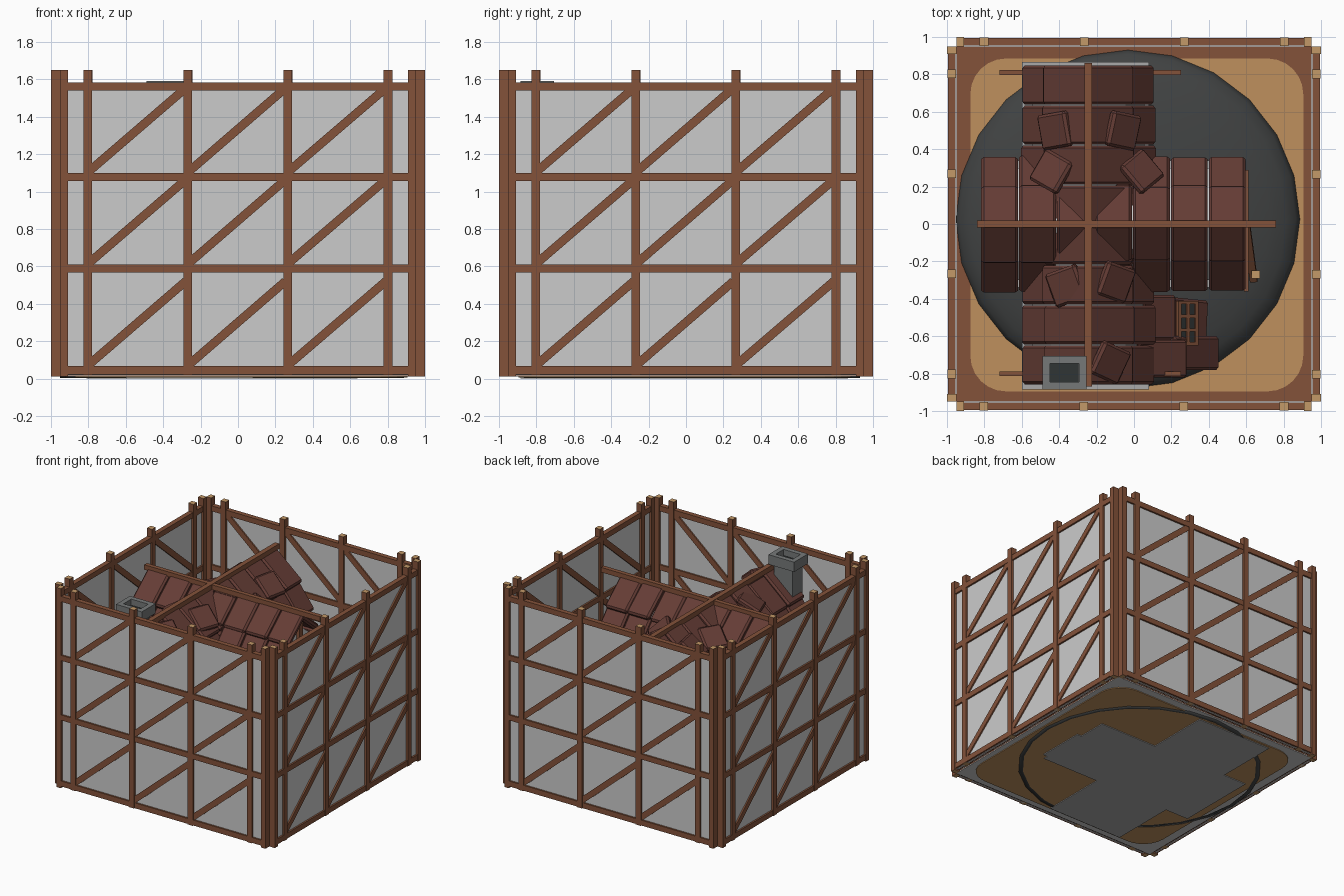
import bpy, bmesh, math, random
from mathutils import Vector, Matrix

if "Cube" in bpy.data.objects:
    bpy.data.objects.remove(bpy.data.objects["Cube"])

random.seed(4)

def mat(name, r, g, b):
    m = bpy.data.materials.new(name)
    m.diffuse_color = (r, g, b, 1)
    m.use_nodes = True
    m.node_tree.nodes["Principled BSDF"].inputs["Base Color"].default_value = m.diffuse_color
    return m

TIMBER = mat("timber brown", 0.23, 0.085, 0.042)
ENDS = mat("end grain tan", 0.55, 0.32, 0.14)
PANEL = mat("panel grey", 0.60, 0.60, 0.60)
SAND = mat("sand", 0.52, 0.28, 0.11)
MOUND = mat("mound charcoal", 0.052, 0.055, 0.055)
ROOF = mat("roof red", 0.13, 0.046, 0.036)
STONE = mat("chimney stone", 0.18, 0.19, 0.19)
BASE = mat("foundation grey", 0.40, 0.40, 0.40)
GLASS = mat("dark opening", 0.03, 0.035, 0.035)

def finish(name, bm, *mats):
    bmesh.ops.recalc_face_normals(bm, faces=bm.faces)
    me = bpy.data.meshes.new(name)
    bm.to_mesh(me)
    bm.free()
    for m in mats:
        me.materials.append(m)
    ob = bpy.data.objects.new(name, me)
    bpy.context.collection.objects.link(ob)
    return ob

def box(bm, lo, hi, idx=0):
    lo, hi = Vector(lo), Vector(hi)
    m = Matrix.Translation((lo + hi) / 2) @ Matrix.Diagonal((*(hi - lo), 1))
    vs = bmesh.ops.create_cube(bm, size=1, matrix=m)["verts"]
    for f in {f for v in vs for f in v.link_faces}:
        f.material_index = idx
    return vs

def bar(bm, a, b, w, d, side=(0, 1, 0)):
    """Beam from a to b; d is measured along side. End faces use slot 1."""
    a, b, s = Vector(a), Vector(b), Vector(side)
    z = (b - a).normalized()
    x = s.cross(z).normalized()
    y = z.cross(x)
    m = Matrix((x * w, y * d, b - a)).transposed().to_4x4()
    m.translation = (a + b) / 2
    vs = bmesh.ops.create_cube(bm, size=1, matrix=m)["verts"]
    for f in {f for v in vs for f in v.link_faces}:
        f.normal_update()
        f.material_index = 1 if abs(f.normal.dot(z)) > 0.99 else 0
    return vs

def prism(bm, pts, lo, hi, along_x):
    """Extrude a (side, height) outline along x or y."""
    rings = [[bm.verts.new((t, p, z) if along_x else (p, t, z)) for p, z in pts] for t in (lo, hi)]
    bm.faces.new(rings[0])
    bm.faces.new(rings[1])
    n = len(pts)
    for i in range(n):
        j = (i + 1) % n
        bm.faces.new((rings[0][i], rings[0][j], rings[1][j], rings[1][i]))

# four enclosing lattice walls: the front one turned about the centre
POSTS = (-0.803, -0.268, 0.265, 0.802)
RAILS = (0.045, 0.588, 1.078, 1.562)
for k, side in enumerate(("front", "right", "back", "left")):
    turn = Matrix.Rotation(k * math.pi / 2, 4, 'Z')
    y = -0.975
    bm = bmesh.new()
    for x in (-0.93, 0.93):
        bar(bm, (x, y, 0.01), (x, y, 1.65), 0.04, 0.05)
    for x in POSTS:
        bar(bm, (x, y, 0.02), (x, y, 1.65), 0.046, 0.046)
    for z in RAILS:
        bar(bm, (-0.948, y, z), (0.948, y, z), 0.044, 0.04)
    for x0, x1 in zip(POSTS, POSTS[1:]):
        for z0 in RAILS[:3]:
            bar(bm, (x0 + 0.012, y, z0 + 0.035), (x1 - 0.012, y, z0 + 0.475), 0.046, 0.034)
    bm.transform(turn)
    finish(side + "_lattice", bm, TIMBER, ENDS)
    bm = bmesh.new()
    box(bm, (-0.945, y - 0.006, 0.02), (0.945, y + 0.006, 1.57))
    bm.transform(turn)
    finish(side + "_panel", bm, PANEL)

# ground: grey underside, brown border, rounded sand plate
bm = bmesh.new()
box(bm, (-0.95, -0.95, 0.012), (0.95, 0.95, 0.017), 1)
box(bm, (-0.95, -0.95, 0.017), (0.95, 0.95, 0.025), 0)
finish("ground_border", bm, TIMBER, PANEL)
bm = bmesh.new()
box(bm, (-0.875, -0.895, 0.006), (0.905, 0.885, 0.03))
bmesh.ops.bevel(bm, geom=[e for e in bm.edges if abs((e.verts[0].co - e.verts[1].co).z) > 0.01],
                offset=0.19, segments=6, profile=0.5, affect='EDGES')
finish("sand_plate", bm, SAND)

# low smooth mound
bm = bmesh.new()
N = 24
prof = [(0.965, 0.002), (1, 0.002)] + [(math.cos(t), 0.03 + 0.17 * math.sin(t))
                                     for t in (i * math.pi / 16 for i in range(1, 8))]
prof = [(0.965, 0.002), (1, 0.002), (1, 0.032)] + [(r * 0.995, z) for r, z in prof[2:]]
rings = [[bm.verts.new((-0.033 + 0.92 * r * math.cos(2 * math.pi * i / N),
                        0.025 + 0.905 * r * math.sin(2 * math.pi * i / N), z)) for i in range(N)]
         for r, z in prof]
for a, b in zip(rings, rings[1:]):
    for i in range(N):
        j = (i + 1) % N
        bm.faces.new((a[i], a[j], b[j], b[i]))
bm.faces.new(rings[-1])
mound = finish("mound", bm, MOUND)
for p in mound.data.polygons:
    p.use_smooth = True

# cross-shaped foundation
bm = bmesh.new()
box(bm, (-0.6, -0.885, 0), (0.08, 0.865, 0.2))
box(bm, (-0.81, -0.34, 0), (0.6, 0.34, 0.199))
box(bm, (0.5, -0.3, 0), (0.64, 0.1, 0.12))
finish("foundation", bm, BASE)

# house walls with gables
CX, RIDGE = -0.245, 1.41
bm = bmesh.new()
for c, h, lo, hi, ax in ((CX, 0.30, -0.82, 0.81, False), (0, 0.30, -0.76, 0.55, True)):
    prism(bm, [(c - h, 0.1), (c + h, 0.1), (c + h, 1.04), (c + 0.2, 1.2), (c, RIDGE - 0.05),
               (c - 0.2, 1.2), (c - h, 1.04)], lo, hi, ax)
finish("house_walls", bm, PANEL)

# house timber frame, ridge beams and eave beams
bm = bmesh.new()
for x in (CX - 0.3, CX, CX + 0.3):
    for y in (-0.82, 0.81):
        bar(bm, (x, y, 0.15), (x, y, 1.08 if x != CX else 1.38), 0.05, 0.05)
for y in (-0.3, 0, 0.3):
    for x in (-0.76, 0.55):
        bar(bm, (x, y, 0.15), (x, y, 1.08 if y else 1.38), 0.05, 0.05)
for z in (0.22, 0.62):
    for y in (-0.82, 0.81):
        bar(bm, (CX - 0.32, y, z), (CX + 0.32, y, z), 0.045, 0.055)
    for x in (-0.76, 0.55):
        bar(bm, (x, -0.32, z), (x, 0.32, z), 0.045, 0.055, (1, 0, 0))
bar(bm, (-0.84, 0, 1.47), (0.76, 0, 1.47), 0.04, 0.036)
bar(bm, (CX, -0.87, 1.472), (CX, 0.86, 1.472), 0.042, 0.04, (1, 0, 0))
for y in (-0.8, 0.81):
    bar(bm, (-0.72, y, 1.0), (0.25, y, 1.0), 0.04, 0.025)
for x in (-0.77, 0.6):
    bar(bm, (x, -0.36, 1.0), (x, 0.29, 1.0), 0.04, 0.025, (1, 0, 0))
# leaning porch post and brace on the right
bar(bm, (0.65, -0.27, 0.03), (0.65, -0.27, 0.8), 0.045, 0.045)
bar(bm, (0.6, 0.0, 0.95), (0.64, -0.3, 0.72), 0.04, 0.04, (1, 0, 0))
finish("house_timbers", bm, TIMBER, ENDS)

# chunky roof tiles, two rows on each slope
def tile(bm, a, b, length, along, thick=0.05):
    """Slab whose top centre line runs down the slope from a to b."""
    a, b, al = Vector(a), Vector(b), Vector(along)
    down = (b - a).normalized()
    nrm = al.cross(down).normalized()
    if nrm.z < 0:
        nrm = -nrm
    off = nrm * (thick / 2)
    vs = bar(bm, a - off, b - off, length, thick, nrm)
    for f in {f for v in vs for f in v.link_faces}:
        f.material_index = 0
    es = list({e for v in vs for e in v.link_edges})
    bmesh.ops.bevel(bm, geom=es, offset=0.014, segments=1, affect='EDGES')

def wing_roof(bm, c, lo, hi, n, rows, along_x):
    step = (hi - lo) / n
    for i in range(n):
        t = lo + (i + 0.5) * step
        for s in (-1, 1):
            for d0, z0, d1, z1 in rows:
                j = random.uniform(-0.008, 0.008)
                p, q = c + s * d0, c + s * (d1 + j)
                if along_x:
                    tile(bm, (t, p, z0 + j), (t, q, z1 + j), step - 0.006, (1, 0, 0))
                else:
                    tile(bm, (p, t, z0 + j), (q, t, z1 + j), step - 0.006, (0, 1, 0))

bm = bmesh.new()
wing_roof(bm, CX, -0.86, 0.85, 8, [(0.0, 1.47, 0.25, 1.26), (0.2, 1.27, 0.365, 1.06)], False)
wing_roof(bm, 0, -0.82, 0.6, 7, [(0.0, 1.468, 0.21, 1.29), (0.17, 1.29, 0.37, 1.07)], True)
finish("roof_tiles", bm, ROOF)

# slipped tiles and tiles over the valleys
bm = bmesh.new()
for x, y, z, ang, tilt in ((-0.13, -0.74, 1.39, -25, 38), (-0.42, 0.5, 1.33, 190, 40), (-0.06, 0.5, 1.33, -12, 40),
                           (-0.36, -0.33, 1.37, 200, 30), (-0.1, -0.31, 1.36, -20, 38),
                           (-0.44, 0.28, 1.33, 150, 35), (0.04, 0.28, 1.27, 40, 40)):
    vs = box(bm, (-0.1, -0.095, -0.025), (0.1, 0.095, 0.025))
    m = Matrix.Translation((x, y, z)) @ Matrix.Rotation(math.radians(ang), 4, 'Z') @ Matrix.Rotation(math.radians(tilt), 4, 'Y')
    bmesh.ops.transform(bm, matrix=m, verts=vs)
    bmesh.ops.bevel(bm, geom=list({e for v in vs for e in v.link_edges}), offset=0.014, segments=1, affect='EDGES')
finish("loose_tiles", bm, ROOF)

# lean-to roof at the front right corner, on a small room
bm = bmesh.new()
tile(bm, (0.03, -0.72, 1.12), (0.29, -0.72, 0.93), 0.2, (0, 1, 0))
tile(bm, (0.22, -0.69, 0.95), (0.46, -0.69, 0.66), 0.18, (0, 1, 0))
tile(bm, (0.05, -0.5, 1.06), (0.23, -0.5, 0.92), 0.24, (0, 1, 0))
tile(bm, (0.2, -0.5, 0.85), (0.4, -0.52, 0.64), 0.22, (0, 1, 0))
finish("lean_to_roof", bm, ROOF)
bm = bmesh.new()
prism(bm, [(0.0, 0.1), (0.36, 0.1), (0.36, 0.66), (0.0, 0.98)], -0.76, -0.42, False)
finish("lean_to_walls", bm, PANEL)

# windows: dark pane with bars, built flat and then placed
def window(name, loc, rot, w, h, cols, rows):
    bm = bmesh.new()
    box(bm, (-w / 2, -h / 2, 0), (w / 2, h / 2, 0.008), 1)
    for i in range(cols + 1):
        x = -w / 2 + w * i / cols
        box(bm, (x - 0.009, -h / 2 - 0.009, -0.004), (x + 0.009, h / 2 + 0.009, 0.02))
    for i in range(rows + 1):
        y = -h / 2 + h * i / rows
        box(bm, (-w / 2 - 0.009, y - 0.009, -0.003), (w / 2 + 0.009, y + 0.009, 0.018))
    ob = finish(name, bm, TIMBER, GLASS)
    ob.location = loc
    ob.rotation_euler = [math.radians(a) for a in rot]

window("lean_to_window", (0.28, -0.53, 0.86), (0, 35, 0), 0.11, 0.22, 2, 3)
for i, x in enumerate((CX - 0.15, CX + 0.15)):
    window("front_window_%d" % i, (x, -0.823, 0.85), (90, 0, 0), 0.14, 0.2, 2, 3)
    window("back_window_%d" % i, (x, 0.813, 0.85), (-90, 0, 0), 0.14, 0.2, 2, 3)
    window("left_window_%d" % i, (-0.763, x - CX, 0.85), (90, 0, -90), 0.14, 0.2, 2, 3)
    window("right_window_%d" % i, (0.553, x - CX, 0.85), (90, 0, 90), 0.14, 0.2, 2, 3)

# chimney with hollow cap
bm = bmesh.new()
X, Y = -0.372, -0.795
box(bm, (X - 0.085, Y - 0.065, 0.1), (X + 0.085, Y + 0.065, 1.53))
for s in (-1, 1):
    box(bm, (X + s * 0.097 - 0.02, Y - 0.09, 1.51), (X + s * 0.097 + 0.02, Y + 0.09, 1.59))
    box(bm, (X - 0.077, Y + s * 0.07 - 0.02, 1.51), (X + 0.077, Y + s * 0.07 + 0.02, 1.59))
box(bm, (X - 0.076, Y - 0.05, 1.525), (X + 0.076, Y + 0.05, 1.54), 1)
finish("chimney", bm, STONE, GLASS)
